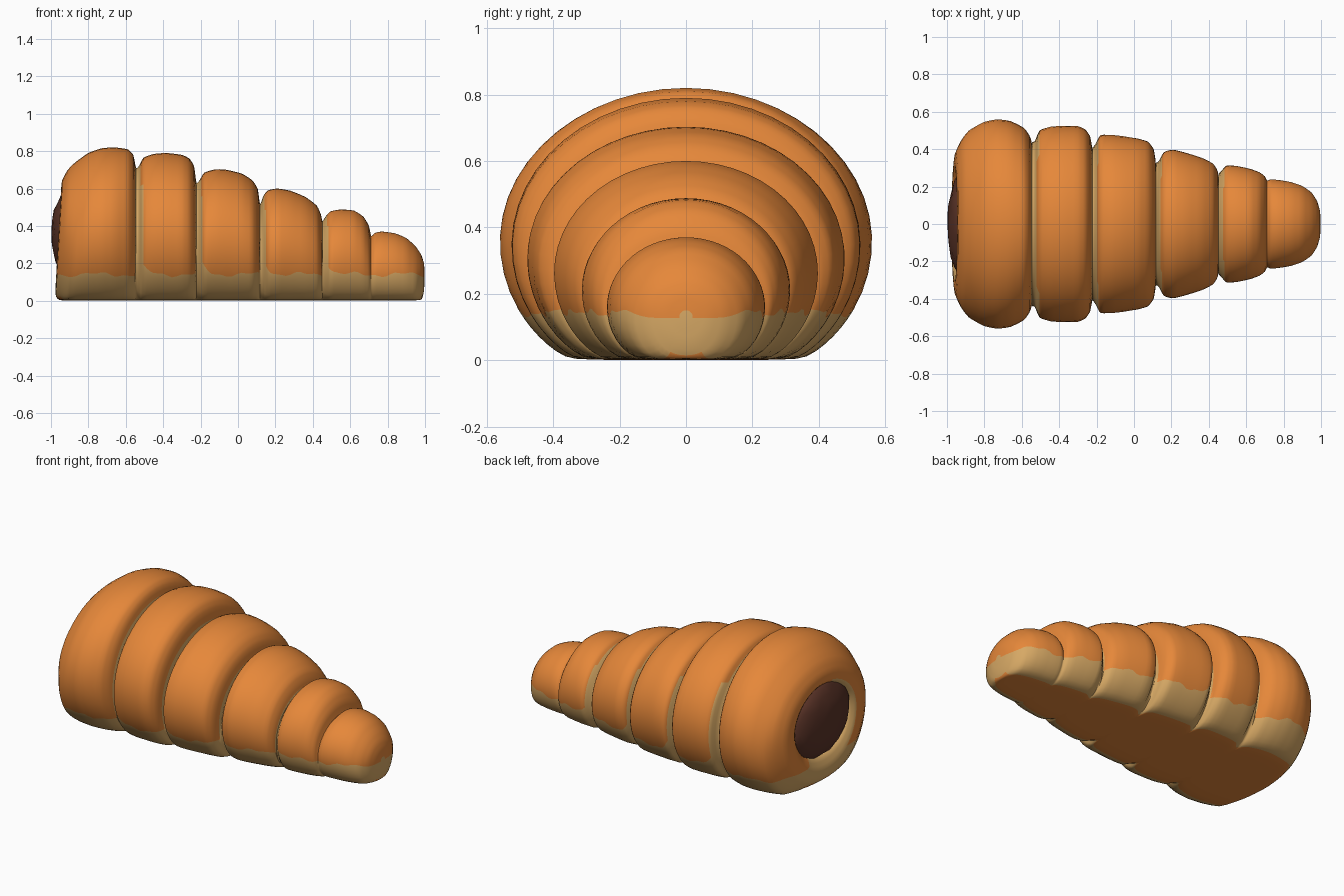
import bpy, bmesh, math, random
from mathutils import Vector

if "Cube" in bpy.data.objects:
    bpy.data.objects.remove(bpy.data.objects["Cube"])
random.seed(4)

def material(name, rgb):
    m = bpy.data.materials.new(name)
    m.diffuse_color = (*rgb, 1)
    m.use_nodes = True
    m.node_tree.nodes["Principled BSDF"].inputs["Base Color"].default_value = m.diffuse_color
    return m

crust = material("baked_orange", (0.79, 0.245, 0.042))
dough = material("pale_dough", (0.68, 0.395, 0.13))
chocolate = material("chocolate", (0.105, 0.034, 0.021))

def finish(bm, name, mats, angle):
    bmesh.ops.recalc_face_normals(bm, faces=bm.faces)
    me = bpy.data.meshes.new(name)
    bm.to_mesh(me)
    bm.free()
    ob = bpy.data.objects.new(name, me)
    bpy.context.collection.objects.link(ob)
    for m in mats:
        me.materials.append(m)
    bpy.context.view_layer.objects.active = ob
    ob.select_set(True)
    bpy.ops.object.shade_smooth_by_angle(angle=math.radians(angle))
    ob.select_set(False)
    return ob

# Stations along the cone: x, half width, top height (centre and lower radius follow)
rim = [(-.88, .255, .56, .36, .205), (-.92, .265, .57, .36, .22), (-.945, .305, .595, .36, .28),
       (-.94, .38, .645, .36, .34), (-.91, .445, .70, .36, .39)]
coils = [(-.87, .50, .74), (-.80, .545, .79), (-.73, .56, .815), (-.66, .55, .82), (-.59, .515, .81),
         (-.56, .475, .78), (-.545, .44, .71),
         (-.53, .445, .72), (-.505, .50, .765), (-.45, .52, .785), (-.38, .525, .79), (-.30, .523, .78),
         (-.26, .505, .76), (-.235, .47, .72), (-.222, .41, .63),
         (-.205, .43, .645), (-.18, .475, .685), (-.12, .477, .703), (-.06, .47, .70), (.02, .457, .68),
         (.075, .44, .645), (.105, .40, .60), (.118, .33, .515),
         (.135, .34, .56), (.16, .385, .59), (.21, .397, .60), (.28, .38, .588), (.36, .355, .555),
         (.42, .325, .51), (.442, .295, .465), (.452, .27, .425),
         (.468, .285, .45), (.495, .313, .478), (.55, .31, .488), (.62, .295, .482), (.67, .277, .45),
         (.70, .255, .40), (.712, .232, .345),
         (.73, .238, .362), (.77, .236, .37), (.84, .224, .36), (.90, .203, .335), (.95, .168, .29)]
tip = [(.98, .12, .245, .14, .15), (.994, .07, .2, .135, .085), (.998, .02, .15, .13, .02)]
stations = rim + [(x, w, t, .44 * t, .56 * t) for x, w, t in coils] + tip
GROOVES = (-.545, -.222, .118, .452)

def spline(pts, steps):
    # Gentle interpolation through the stations
    out = []
    for i in range(len(pts) - 1):
        p = [pts[max(0, min(len(pts) - 1, i + k))] for k in (-1, 0, 1, 2)]
        for s in range(steps):
            t = s / steps
            out.append([b + (c - b) * t + .25 * t * (1 - t) * ((1 - t) * (2 * b - a - c) + t * (2 * c - b - d))
                        for a, b, c, d in zip(*p)])
    return out + [list(pts[-1])]

# Half ring: crust rows, pale rows, underside rows
ROWS = (16, 7, 5)
HALF = sum(ROWS)

def ring(x, w, top, zc, b):
    edge = .14 + .01 * math.sin(23 * x) + .006 * math.sin(61 * x + 1)
    for g in GROOVES:
        if x >= g:
            edge += .18 * math.exp(-(x - g) / .026)
    lim = lambda z: math.asin(max(-.9, min(.9, (z - zc) / b)))
    q = math.pi / 2
    e = max(lim(edge), -1.0)
    under = min(max(lim(-.015), -1.35), e - .1)
    marks = (q, e, under, -q)
    angles = [marks[k] + (marks[k + 1] - marks[k]) * j / n for k, n in enumerate(ROWS) for j in range(n)] + [-q]
    half = []
    for a in angles:
        z = zc + (top - zc if a > 0 else b) * math.sin(a)
        z = (z + math.sqrt(z * z + .0004)) / 2
        lean = .035 * max(0, 1 - z / .6) * max(0, min(1, (-.75 - x) / .15))
        wide = 1 + .05 * max(0, -math.sin(a)) ** 2
        half.append(Vector((x - lean, w * wide * math.cos(a), z)))
    return half + [Vector((v.x, -v.y, v.z)) for v in half[-2:0:-1]]

# Coiled pastry shell
bm = bmesh.new()
profile = spline(stations, 3)
rings = [[bm.verts.new(v) for v in ring(*s)] for s in profile]
N = 2 * HALF
for i in range(len(rings) - 1):
    xm = (profile[i][0] + profile[i + 1][0]) / 2
    for j in range(N):
        k = (j + 1) % N
        f = bm.faces.new((rings[i][j], rings[i][k], rings[i + 1][k], rings[i + 1][j]))
        c = f.calc_center_median()
        row = min(j, N - 1 - j)
        strip = .036 if row > 6 else .026
        in_groove = any(-.003 < xm - g < strip for g in GROOVES)
        if row < ROWS[0]:       # crust, pale in the grooves and on one side of the open lip
            pale = in_groove or (i < 6 and c.y < -.08)
        elif row < ROWS[0] + ROWS[1]:
            pale = True
        else:                   # toasted flat underside
            pale = c.z > .02
        f.material_index = int(pale)
bm.faces.new(rings[-1]).material_index = 1
finish(bm, "pastry_shell", (crust, dough), 60)

# Rough chocolate filling bulging from the open end
bm = bmesh.new()
bmesh.ops.create_icosphere(bm, subdivisions=3, radius=1)
for v in bm.verts:
    r = random.uniform(.96, 1.03)
    v.co = Vector((-.90 + .1 * v.co.x * min(r, 1), .29 * v.co.y * r, .36 + .232 * v.co.z * r))
finish(bm, "chocolate_filling", (chocolate,), 40)
